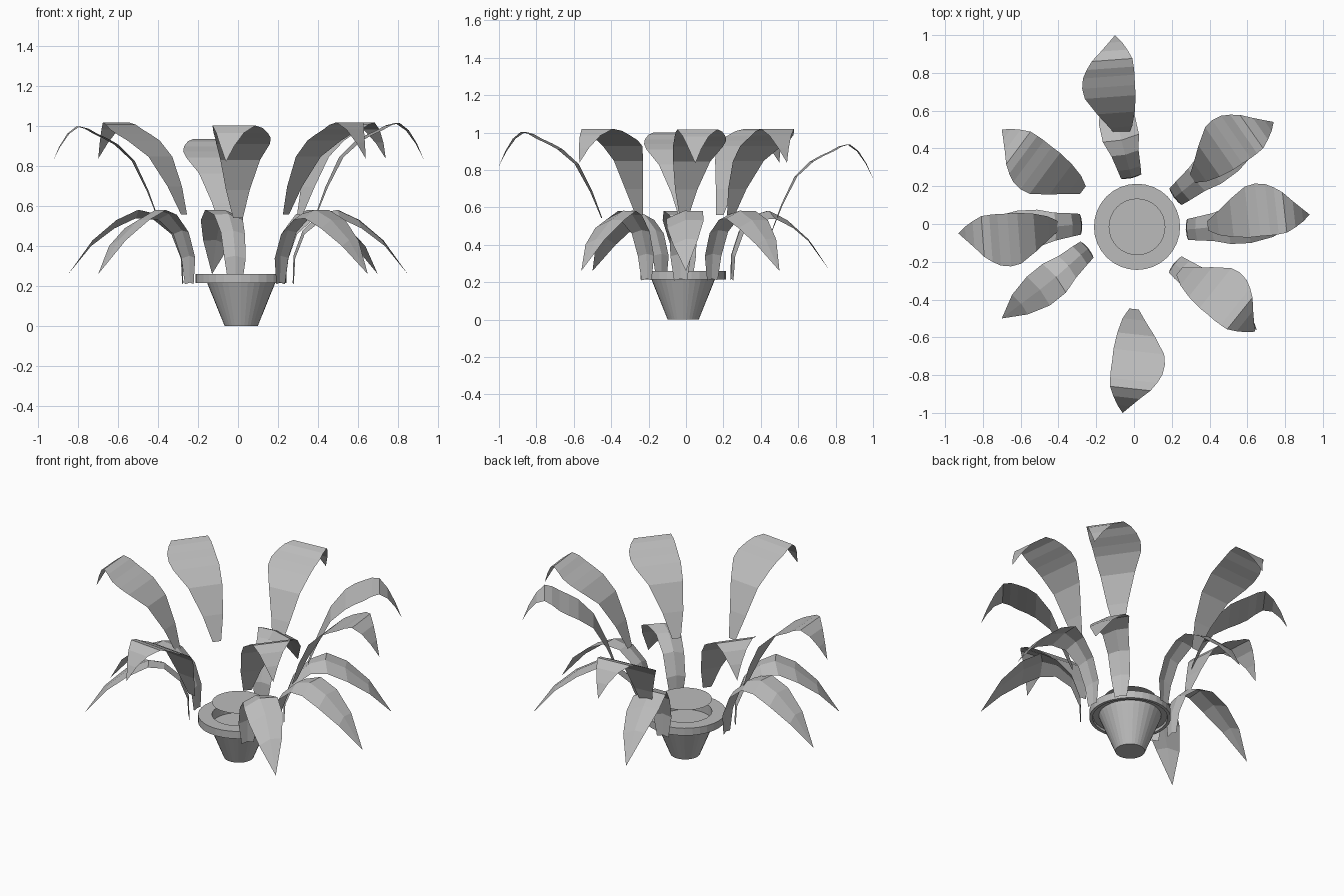
import bpy, bmesh, math
from mathutils import Vector

cube = bpy.data.objects.get("Cube")
if cube:
    bpy.data.objects.remove(cube, do_unlink=True)

# Single matte grey
grey = bpy.data.materials.new("plain_grey")
grey.use_nodes = True
grey.diffuse_color = (0.5, 0.5, 0.5, 1)
grey.node_tree.nodes["Principled BSDF"].inputs["Base Color"].default_value = (0.5, 0.5, 0.5, 1)

CENTRE = Vector((0.016, -0.015, 0))
UP = Vector((0, 0, 1))
SIDES = 32


def finish(name, bm):
    mesh = bpy.data.meshes.new(name)
    bm.to_mesh(mesh)
    bm.free()
    mesh.materials.append(grey)
    obj = bpy.data.objects.new(name, mesh)
    bpy.context.collection.objects.link(obj)
    return obj


def lathe(name, profile):
    """Revolve (radius, z) points around the pot axis, capping both ends."""
    bm = bmesh.new()
    rings = []
    for r, z in profile:
        angles = [2 * math.pi * i / SIDES for i in range(SIDES)]
        rings.append([bm.verts.new(CENTRE + Vector((r * math.cos(a), r * math.sin(a), z)))
                      for a in angles])
    for low, high in zip(rings, rings[1:]):
        for i in range(SIDES):
            j = (i + 1) % SIDES
            bm.faces.new((low[i], low[j], high[j], high[i]))
    if len(rings) > 1:
        bm.faces.new(rings[0][::-1])
    bm.faces.new(rings[-1])
    return finish(name, bm)


def leaf(name, base, tip, profile, lift=0.0, bow=0.0, fold=0.0, roll=0.0):
    """Arching blade: rows of left edge, midrib and right edge along a chord."""
    bm = bmesh.new()
    start, end = Vector((*base, 0)), Vector((*tip, 0))
    along = (end - start).normalized()
    side = Vector((-along.y, along.x, 0))
    rows = []
    for t, z, half in profile:
        shift = bow * math.sin(math.pi * t) ** 2
        mid = start.lerp(end, t) + side * shift + UP * (z + lift)
        if half == 0:
            rows.append([bm.verts.new(mid)] * 3)
            continue
        # The blade rolls progressively from the stem outward
        angle = math.radians(roll) * min(1, 3 * t)
        across = (side * math.cos(angle) + UP * math.sin(angle)) * half
        crease = (UP - along * 0.5) * fold * half
        rows.append([bm.verts.new(p) for p in (mid + across, mid + crease, mid - across)])
    for a, b in zip(rows, rows[1:]):
        for i in range(2):
            corners = [a[i], a[i + 1], b[i + 1], b[i]]
            bm.faces.new(list(dict.fromkeys(corners)))
    return finish(name, bm)


# Pot with an overhanging rim and hollow inside, plus the floating soil disc
lathe("pot", [(0.083, 0), (0.17, 0.215), (0.175, 0.23), (0.208, 0.23), (0.21, 0.215),
              (0.228, 0.215), (0.228, 0.26), (0.15, 0.26), (0.15, 0.2)])
lathe("soil_disc", [(0.15, 0.335)])

# (position along chord, height, half width)
UPPER = [(0, .55, .025), (.1, .69, .06), (.24, .84, .1), (.4, .92, .135),
         (.5, .95, .14), (.6, .975, .137), (.68, 1, .125), (.76, 1.012, .108),
         (.85, .975, .07), (.93, .91, .035), (1, .83, 0)]
LOWER = [(.03, .21, .035), (.04, .34, .055), (.12, .465, .062), (.27, .545, .075),
         (.42, .56, .1), (.6, .51, .1), (.8, .415, .068), (1, .26, 0)]

# place, base xy, tip xy, height change
upper_leaves = [
    ("front", (0, -.45), (-.06, -1), -.008),
    ("left", (.39, -.01), (.93, .05), .005),
    ("right", (-.4, -.01), (-.93, -.05), -.012),
    ("back", (-.06, .46), (-.1, 1), -.075),
    ("back_right", (-.27, .18), (-.7, .5), .008),
    ("back_left", (.31, .24), (.74, .54), .008),
    ("front_left", (.24, -.25), (.64, -.57), .008),
]
for place, base, tip, lift in upper_leaves:
    leaf("upper_leaf_" + place, base, tip, UPPER, lift, bow=0.055)

lower_leaves = [
    ("left", (.26, -.03), (.85, 0)),
    ("right", (-.26, 0), (-.85, -.03)),
    ("back", (-.01, .23), (-.13, .77)),
    ("back_left", (.2, .13), (.7, .5)),
    ("front_left", (.2, -.2), (.65, -.56)),
    ("front_right", (-.23, -.12), (-.7, -.5)),
]
for place, base, tip in lower_leaves:
    leaf("lower_leaf_" + place, base, tip, LOWER, bow=0.01, fold=0.22, roll=12)
